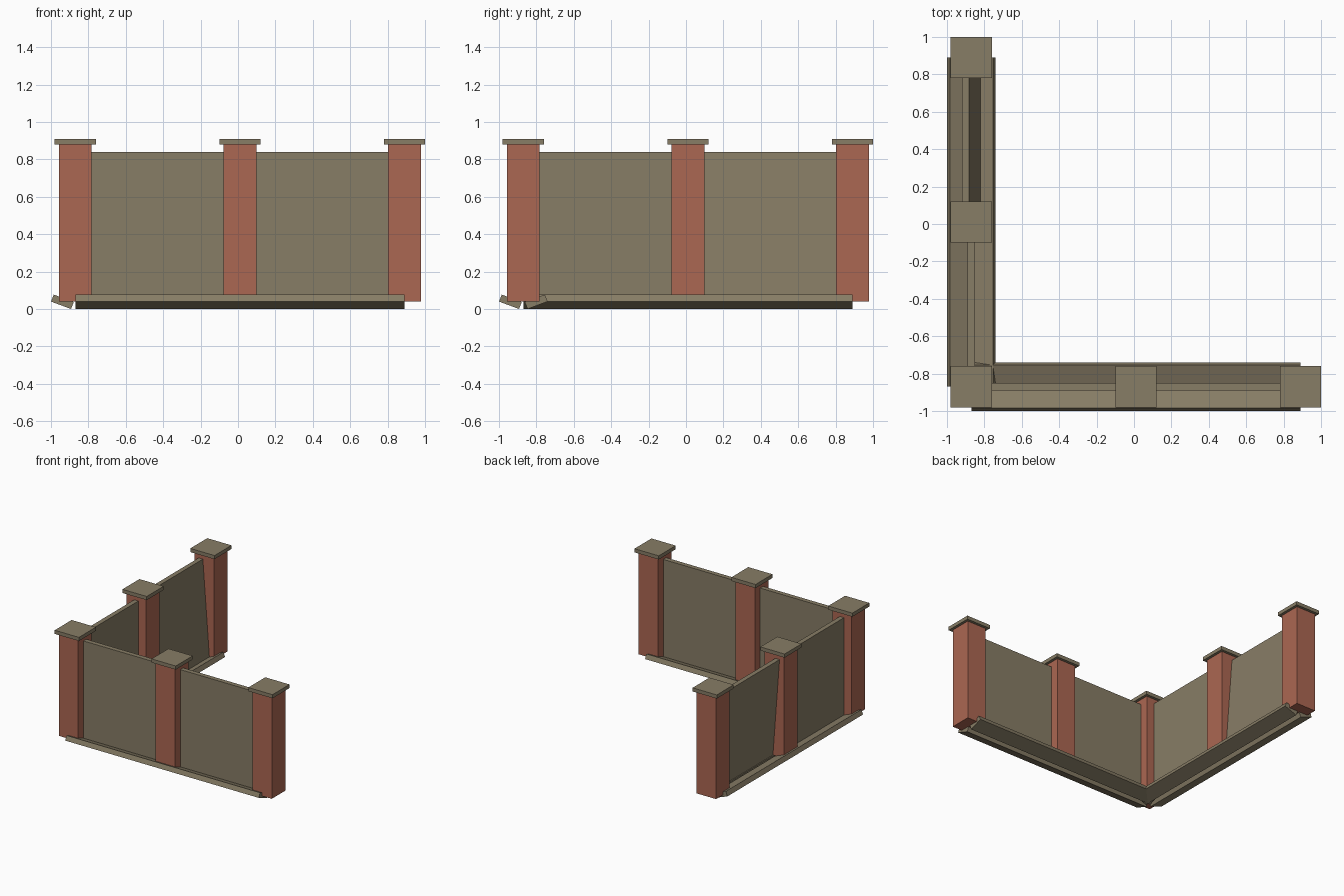
import bpy

if "Cube" in bpy.data.objects:
    bpy.data.objects.remove(bpy.data.objects["Cube"])


def material(name, rgb):
    m = bpy.data.materials.new(name)
    m.diffuse_color = (*rgb, 1)
    m.use_nodes = True
    m.node_tree.nodes["Principled BSDF"].inputs["Base Color"].default_value = m.diffuse_color
    return m


BRICK = material("brick_red", (0.41, 0.135, 0.085))
OLIVE = material("weathered_olive", (0.245, 0.205, 0.132))


def prism(name, section, start, end, mat, axis):
    """Sweep a (side, height) section along the x or y axis."""
    n = len(section)
    verts = []
    for t in (start, end):
        for s, z in section:
            verts.append((t, s, z) if axis == "x" else (s, t, z))
    faces = [tuple(range(n)), tuple(range(2 * n - 1, n - 1, -1))]
    faces += [(i, i + n, (i + 1) % n + n, (i + 1) % n) for i in range(n)]
    mesh = bpy.data.meshes.new(name)
    mesh.from_pydata(verts, [], faces)
    mesh.materials.append(mat)
    obj = bpy.data.objects.new(name, mesh)
    bpy.context.collection.objects.link(obj)
    # make the normals point outward whichever axis was used
    import bmesh
    bm = bmesh.new()
    bm.from_mesh(mesh)
    bmesh.ops.recalc_face_normals(bm, faces=bm.faces)
    bm.to_mesh(mesh)
    bm.free()
    return obj


def box(name, x, y, half, z0, z1, mat):
    section = [(y - half, z0), (y + half, z0), (y + half, z1), (y - half, z1)]
    return prism(name, section, x - half, x + half, mat, "x")


C = -0.87            # centre line of both walls
A, M, B = -0.87, 0.01, 0.89   # wall start, middle and end

# Brick pillars with flat caps
for x, y in ((A, A), (M, A), (B, A), (A, M), (A, B)):
    box("pillar", x, y, 0.088, 0.04, 0.88, BRICK)
    box("pillar_cap", x, y, 0.11, 0.88, 0.91, OLIVE)

# Base of each wall: two planks tilted into a shallow V
plank = [(0.13, 0.04), (0.115, 0.077), (0.008, 0.037), (0.023, 0.0)]
for axis in "xy":
    for side in (-1, 1):
        prism("base_plank", [(C + side * s, z) for s, z in plank], A, B, OLIVE, axis)


# Wall panels; the last one leans over
def panel(axis, start, end, top, bottom):
    h = 0.019
    section = [(bottom - h, 0.04), (bottom + h, 0.04), (top + h, 0.84), (top - h, 0.84)]
    prism("wall_panel", section, start, end, OLIVE, axis)


panel("x", A, M, C, C)
panel("x", M, B, C, C)
panel("y", A, M, C, C)
panel("y", M, B, -0.90, -0.84)
